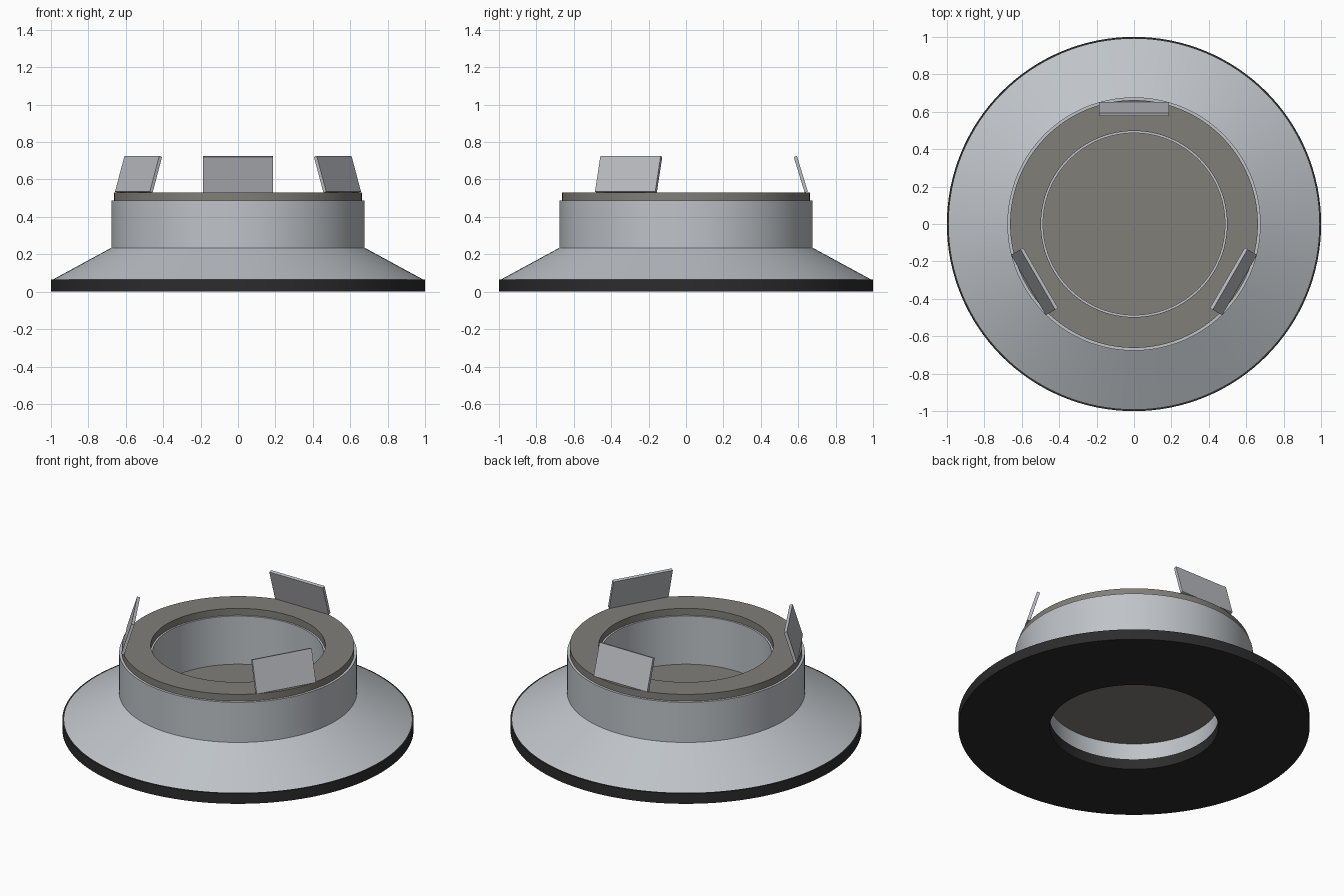
import bpy, bmesh, math
from mathutils import Matrix, Vector

if "Cube" in bpy.data.objects:
    bpy.data.objects.remove(bpy.data.objects["Cube"], do_unlink=True)


def material(name, rgb):
    mat = bpy.data.materials.new(name)
    mat.use_nodes = True
    mat.diffuse_color = (*rgb, 1)
    mat.node_tree.nodes["Principled BSDF"].inputs["Base Color"].default_value = (*rgb, 1)
    return mat


black = material("matte black", (0.025, 0.025, 0.025))
silver = material("silver grey", (0.52, 0.55, 0.58))
taupe = material("warm grey", (0.22, 0.21, 0.19))
steel = material("clip steel", (0.50, 0.51, 0.54))


def finish(name, bm, mat):
    bmesh.ops.recalc_face_normals(bm, faces=bm.faces)
    mesh = bpy.data.meshes.new(name)
    bm.to_mesh(mesh)
    bm.free()
    mesh.materials.append(mat)
    obj = bpy.data.objects.new(name, mesh)
    bpy.context.collection.objects.link(obj)
    return obj


def lathe(name, profile, mat, steps=128):
    """Spin a closed (radius, height) profile about the z axis."""
    bm = bmesh.new()
    verts = [bm.verts.new((r, 0, z)) for r, z in profile]
    edges = [bm.edges.new((a, b)) for a, b in zip(verts, verts[1:] + verts[:1])]
    bmesh.ops.spin(bm, geom=verts + edges, cent=(0, 0, 0), axis=(0, 0, 1),
                   angle=math.tau, steps=steps)
    bmesh.ops.remove_doubles(bm, verts=bm.verts, dist=1e-4)
    obj = finish(name, bm, mat)
    bpy.ops.object.select_all(action="DESELECT")
    obj.select_set(True)
    bpy.context.view_layer.objects.active = obj
    bpy.ops.object.shade_smooth_by_angle(angle=math.radians(25))
    return obj


# Flat trim plate with its central opening
lathe("trim_plate", [(0.48, 0), (1, 0), (1, 0.065), (0.48, 0.065)], black)

# Conical flange and tubular body
lathe("housing", [(0.486, 0.065), (0.99, 0.065), (0.677, 0.235),
                  (0.677, 0.487), (0.486, 0.487)], silver)

# Retaining ring on top of the body
lathe("top_ring", [(0.497, 0.487), (0.662, 0.487), (0.662, 0.53), (0.497, 0.53)], taupe)

# Disc closing the opening inside the body
bm = bmesh.new()
bmesh.ops.create_cone(bm, cap_ends=True, segments=128, radius1=0.487, radius2=0.487,
                      depth=0.015, matrix=Matrix.Translation((0, 0, 0.177)))
finish("inner_disc", bm, taupe)

# Three spring clips leaning inward
for i, name in enumerate(("back_clip", "right_clip", "left_clip")):
    bm = bmesh.new()
    bmesh.ops.create_cube(bm, size=1, matrix=Matrix.Diagonal((0.372, 0.018, 0.2, 1)))
    bmesh.ops.translate(bm, verts=bm.verts, vec=Vector((0, 0, 0.1)))
    turn = Matrix.Rotation(i * math.tau / 3, 4, "Z")
    lean = Matrix.Rotation(math.radians(17), 4, "X")
    bm.transform(turn @ Matrix.Translation((0, 0.643, 0.532)) @ lean)
    finish(name, bm, steel)
